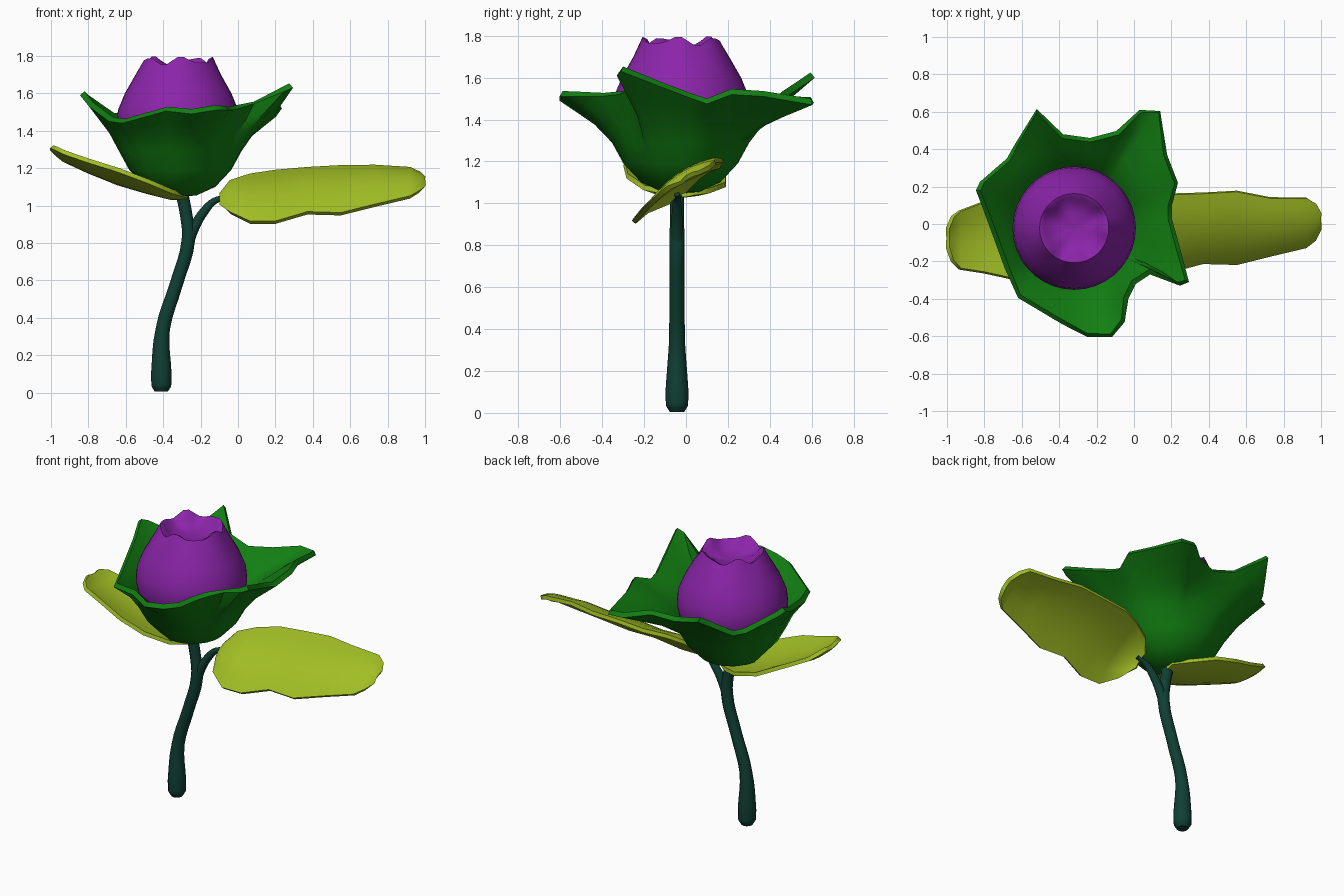
import bpy, math
from mathutils import Vector

if "Cube" in bpy.data.objects:
    bpy.data.objects.remove(bpy.data.objects["Cube"])


def material(name, rgb):
    m = bpy.data.materials.new(name)
    m.diffuse_color = (*rgb, 1)
    m.use_nodes = True
    m.node_tree.nodes["Principled BSDF"].inputs["Base Color"].default_value = m.diffuse_color
    return m


PURPLE = material("purple", (0.26, 0.018, 0.40))
GREEN = material("leaf green", (0.006, 0.21, 0.006))
LIME = material("yellow green", (0.36, 0.52, 0.018))
DARK = material("dark stem green", (0.005, 0.05, 0.033))


def finish(obj, angle=40):
    bpy.ops.object.select_all(action='DESELECT')
    obj.select_set(True)
    bpy.context.view_layer.objects.active = obj
    for mod in list(obj.modifiers):
        bpy.ops.object.modifier_apply(modifier=mod.name)
    bpy.ops.object.shade_smooth_by_angle(angle=math.radians(angle))


def loft(name, rows, mat, closed=False, caps=(), thickness=0, offset=-1, angle=40):
    """Skin rows of equal length; caps are (row index, centre point) fans."""
    n = len(rows[0])
    verts = [Vector(p) for row in rows for p in row]
    faces = []
    for i in range(len(rows) - 1):
        for j in range(n if closed else n - 1):
            k = (j + 1) % n
            faces.append((i * n + j, i * n + k, (i + 1) * n + k, (i + 1) * n + j))
    for row, centre in caps:
        c = len(verts)
        verts.append(Vector(centre))
        for j in range(n):
            a, b = row * n + j, row * n + (j + 1) % n
            faces.append((b, a, c) if row == 0 else (a, b, c))
    mesh = bpy.data.meshes.new(name)
    mesh.from_pydata(verts, [], faces)
    mesh.materials.append(mat)
    obj = bpy.data.objects.new(name, mesh)
    bpy.context.collection.objects.link(obj)
    if thickness:
        s = obj.modifiers.new("thickness", 'SOLIDIFY')
        s.thickness, s.offset = thickness, offset
    finish(obj, angle)
    return obj


def tube(name, points, mat):
    """Round tube through (x, z, radius) points."""
    cu = bpy.data.curves.new(name, 'CURVE')
    cu.dimensions = '3D'
    cu.bevel_depth, cu.bevel_resolution = 1, 4
    cu.use_fill_caps = True
    cu.resolution_u = 4
    sp = cu.splines.new('BEZIER')
    sp.bezier_points.add(len(points) - 1)
    for bp, (x, z, r) in zip(sp.bezier_points, points):
        bp.co = (x, -0.043, z)
        bp.radius = r
        bp.handle_left_type = bp.handle_right_type = 'AUTO'
    cu.materials.append(mat)
    obj = bpy.data.objects.new(name, cu)
    bpy.context.collection.objects.link(obj)
    bpy.ops.object.select_all(action='DESELECT')
    obj.select_set(True)
    bpy.context.view_layer.objects.active = obj
    bpy.ops.object.convert(target='MESH')
    finish(bpy.context.view_layer.objects.active, 50)


# Stem and the side branch carrying the right leaf
tube("stem", [(-0.41, 0.005, 0.035), (-0.41, 0.035, 0.053), (-0.41, 0.10, 0.055),
              (-0.402, 0.34, 0.038), (-0.33, 0.58, 0.035), (-0.265, 0.82, 0.036),
              (-0.277, 0.95, 0.033), (-0.305, 1.09, 0.034)], DARK)
tube("branch", [(-0.27, 0.78, 0.028), (-0.235, 0.88, 0.028), (-0.18, 0.97, 0.024),
                (-0.125, 1.025, 0.018), (-0.06, 1.045, 0.012)], DARK)

# Purple bud: round body with a wavy lip and a dimple on top
BX, BY = -0.32, -0.022
bud_profile = [(0.10, 1.125, 0), (0.19, 1.165, 0), (0.26, 1.23, 0), (0.31, 1.33, 0),
               (0.33, 1.43, 0), (0.322, 1.51, 0), (0.285, 1.60, 0), (0.228, 1.70, 0.1),
               (0.185, 1.775, 1), (0.165, 1.765, 1), (0.14, 1.73, 0.5), (0.08, 1.71, 0)]
rings = []
for r, z, w in bud_profile:
    ring = []
    for j in range(36):
        a = math.tau * j / 36
        wave = w * (0.017 * math.cos(5 * a + 0.8) + 0.008 * math.cos(8 * a))
        ring.append((BX + r * math.cos(a), BY + r * math.sin(a), z + wave))
    rings.append(ring)
loft("flower_bud", rings, PURPLE, True,
     [(0, (BX, BY, 1.11)), (len(rings) - 1, (BX, BY, 1.705))])

# Green sepal cup: round bowl flaring to a rim with five pointed lobes
rim = [(-.52, .615, 1.60), (-.38, .48, 1.51), (-.235, .46, 1.47), (-.095, .497, 1.49),
       (.03, .61, 1.48), (.14, .604, 1.47), (.177, .37, 1.51), (.235, .22, 1.52),
       (.203, .10, 1.475), (.203, .027, 1.50), (.246, -.13, 1.56), (.294, -.31, 1.63),
       (.246, -.33, 1.61), (.086, -.27, 1.545), (.01, -.32, 1.52), (-.03, -.40, 1.51),
       (-.05, -.524, 1.51), (-.117, -.604, 1.51), (-.25, -.604, 1.49), (-.385, -.535, 1.505),
       (-.62, -.395, 1.44), (-.69, -.24, 1.45), (-.797, .053, 1.53), (-.845, .18, 1.59),
       (-.824, .225, 1.57), (-.68, .35, 1.47), (-.636, .428, 1.47)]
rim = [Vector(p) for p in reversed(rim)]
C = Vector((-0.31, -0.025, 0))
rows = []
for r, z in [(0.09, 1.055), (0.19, 1.10), (0.275, 1.19), (0.33, 1.29)]:
    row = []
    for p in rim:
        d = Vector((p.x - C.x, p.y - C.y, 0)).normalized()
        row.append(C + d * r + Vector((0, 0, z)))
    rows.append(row)
base = rows[-1]
for t, lift in [(0.33, 0.02), (0.68, 0.01)]:
    rows.append([b.lerp(p, t) + Vector((0, 0, lift)) for b, p in zip(base, rim)])
rows.append(rim)
loft("sepal_cup", rows, GREEN, True, [(0, (C.x, C.y, 1.045))], 0.032, -1, 50)


def leaf(name, stations, bow):
    """Sheet from (x, y1, z1, y2, z2) cross-sections, bowed across the middle."""
    rows = []
    for i, (x, y1, z1, y2, z2) in enumerate(stations):
        a, b = Vector((x, y1, z1)), Vector((x, y2, z2))
        d = b - a
        normal = Vector((0, -d.z, d.y)).normalized()
        k = bow * min(1, d.length / 0.4)
        rows.append([a.lerp(b, t) + normal * k * 4 * t * (1 - t)
                     for t in (0, 0.17, 0.34, 0.5, 0.66, 0.83, 1)])
    loft(name, rows, LIME, thickness=0.024, offset=0, angle=50)


# Right leaf, rolled towards the front and arched
leaf("right_leaf", [(-.09, -.085, 1.0, .0, 1.06), (-.04, -.19, .96, .06, 1.125),
                    (.065, -.25, .91, .11, 1.16), (.20, -.25, .91, .16, 1.18),
                    (.37, -.205, .96, .165, 1.195), (.55, -.21, .955, .175, 1.205),
                    (.73, -.165, 1.0, .14, 1.207), (.92, -.12, 1.045, .14, 1.195),
                    (.97, -.08, 1.075, .11, 1.17), (.995, -.02, 1.10, .06, 1.145)], 0.04)

# Left leaf, rising outwards and cupped
leaf("left_leaf", [(-.27, -.07, 1.05, .03, 1.05), (-.35, -.20, 1.075, .11, 1.06),
                   (-.48, -.28, 1.13, .19, 1.09), (-.64, -.295, 1.19, .19, 1.13),
                   (-.80, -.26, 1.24, .12, 1.20), (-.93, -.24, 1.285, .07, 1.26),
                   (-.97, -.20, 1.305, .04, 1.29), (-.995, -.13, 1.315, -.02, 1.31)], -0.035)
